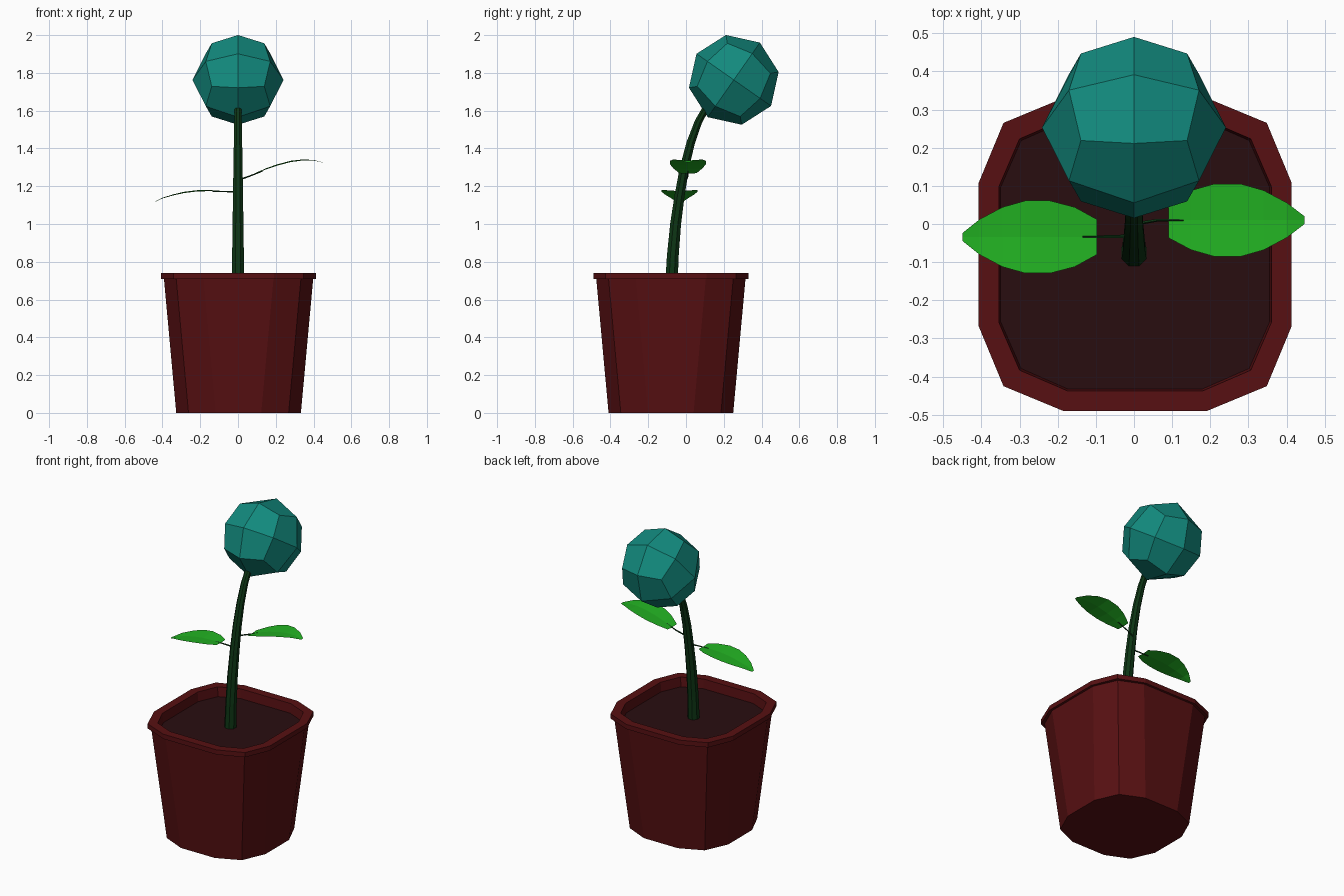
import bpy, bmesh, math
from mathutils import Vector, Matrix

old = bpy.data.objects.get("Cube")
if old:
    bpy.data.objects.remove(old)


def material(name, colour):
    m = bpy.data.materials.new(name)
    m.use_nodes = True
    m.diffuse_color = (*colour, 1)
    m.node_tree.nodes["Principled BSDF"].inputs["Base Color"].default_value = (*colour, 1)
    return m


pot_red = material("dark red clay", (0.095, 0.005, 0.006))
soil_brown = material("dark soil", (0.022, 0.004, 0.005))
stem_green = material("dark stem green", (0.004, 0.036, 0.007))
leaf_green = material("leaf green", (0.016, 0.44, 0.016))
bloom_teal = material("teal", (0.006, 0.25, 0.205))


def finish(name, bm, mat):
    mesh = bpy.data.meshes.new(name)
    bm.to_mesh(mesh)
    bm.free()
    mesh.materials.append(mat)
    obj = bpy.data.objects.new(name, mesh)
    bpy.context.collection.objects.link(obj)
    return obj


def loft(bm, rings, cap_start=True, cap_end=True):
    """Skin closed rings of points one after another."""
    loops = [[bm.verts.new(p) for p in ring] for ring in rings]
    n = len(loops[0])
    for a, b in zip(loops, loops[1:]):
        for i in range(n):
            j = (i + 1) % n
            bm.faces.new((a[i], a[j], b[j], b[i]))
    if cap_start:
        bm.faces.new(loops[0][::-1])
    if cap_end:
        bm.faces.new(loops[-1])


POT_Y = -0.08


def square_ring(half, corner, flat, z):
    """Twelve-sided rounded square."""
    quarter = [Vector((half, -flat, z)), Vector((half, flat, z)), Vector((corner, corner, z))]
    return [Matrix.Rotation(k * math.pi / 2, 3, 'Z') @ p + Vector((0.003, POT_Y, 0))
            for k in range(4) for p in quarter]


# Pot: tapered body, overhanging rim and inner wall
bm = bmesh.new()
loft(bm, [square_ring(0.33, 0.265, 0.12, 0),
          square_ring(0.395, 0.33, 0.185, 0.71),
          square_ring(0.41, 0.345, 0.188, 0.71),
          square_ring(0.41, 0.345, 0.188, 0.74),
          square_ring(0.357, 0.303, 0.178, 0.74),
          square_ring(0.352, 0.298, 0.175, 0.67)], cap_end=False)
finish("pot", bm, pot_red)

# Soil surface
bm = bmesh.new()
bm.faces.new([bm.verts.new(p) for p in square_ring(0.353, 0.299, 0.175, 0.68)])
finish("soil", bm, soil_brown)


def tube(name, path, radii, sides):
    """Tapered tube along a path of points."""
    pts = [Vector(p) for p in path]
    rings = []
    for i, p in enumerate(pts):
        along = (pts[min(i + 1, len(pts) - 1)] - pts[max(i - 1, 0)]).normalized()
        turn = along.to_track_quat('Z', 'Y')
        r = radii[0] + (radii[1] - radii[0]) * i / (len(pts) - 1)
        rings.append([p + turn @ Vector((r * math.cos(a), r * math.sin(a), 0))
                      for a in (math.tau * (k + 0.5) / sides for k in range(sides))])
    bm = bmesh.new()
    loft(bm, rings)
    bmesh.ops.recalc_face_normals(bm, faces=bm.faces)
    return finish(name, bm, stem_green)


# Stem curving back into the bloom
tube("stem", [(0, y, z) for y, z in [(-0.078, 0.66), (-0.07, 0.83), (-0.055, 1.0), (-0.034, 1.15),
                                     (-0.008, 1.3), (0.025, 1.43), (0.065, 1.54), (0.115, 1.63)]],
     (0.036, 0.019), 8)

# Bloom: faceted ball made from a divided cube
bm = bmesh.new()
bmesh.ops.create_cube(bm, size=1)
bmesh.ops.subdivide_edges(bm, edges=bm.edges[:], cuts=1, use_grid_fill=True)
tilt = Matrix.Rotation(math.radians(-35), 3, 'X')
for v in bm.verts:
    v.co = tilt @ (v.co.normalized() * 0.241) + Vector((0, 0.253, 1.763))
finish("bloom", bm, bloom_teal)


def leaf(name, spine, widths):
    """Thin blade, slightly folded along its spine."""
    bm = bmesh.new()
    rows = []
    for p, w in zip(spine, widths):
        rows.append([bm.verts.new(Vector(p) + Vector((0, s * w, abs(s) * w * 0.07)))
                     for s in (-1, -0.5, 0, 0.5, 1)])
    for a, b in zip(rows, rows[1:]):
        for i in range(4):
            bm.faces.new((a[i], b[i], b[i + 1], a[i + 1]))
    bmesh.ops.recalc_face_normals(bm, faces=bm.faces)
    if sum(f.normal.z for f in bm.faces) < 0:
        bmesh.ops.reverse_faces(bm, faces=bm.faces[:])
    finish(name, bm, leaf_green)


# Leaves with their stalks
widths = (0.046, 0.078, 0.095, 0.095, 0.078, 0.046, 0.01)
leaf("left_leaf", [(x, 0.01, z) for x, z in [(0.09, 1.266), (0.15, 1.29), (0.21, 1.31), (0.28, 1.328),
                                             (0.34, 1.336), (0.4, 1.336), (0.447, 1.326)]], widths)
leaf("right_leaf", [(x, -0.034, z) for x, z in [(-0.097, 1.174), (-0.155, 1.174), (-0.22, 1.172),
                                                (-0.285, 1.164), (-0.345, 1.151), (-0.405, 1.134),
                                                (-0.45, 1.112)]], widths)
tube("left_leaf_stalk", [(0, 0, 1.232), (0.06, 0.01, 1.253), (0.13, 0.01, 1.28)], (0.005, 0.003), 5)
tube("right_leaf_stalk", [(0, -0.032, 1.168), (-0.06, -0.033, 1.172), (-0.135, -0.034, 1.173)],
     (0.005, 0.003), 5)
